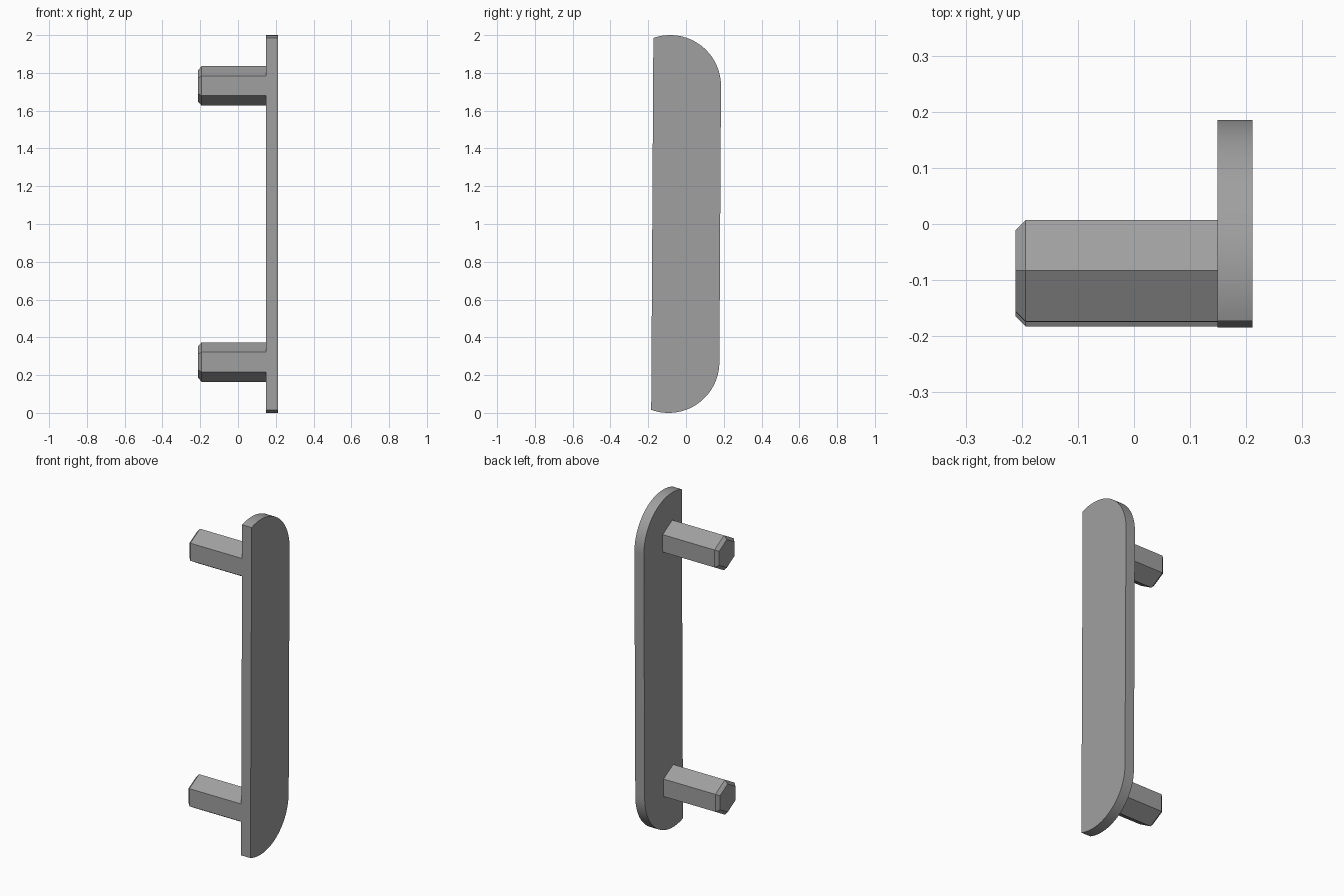
import bpy, bmesh, math
from mathutils import Matrix, Vector

if "Cube" in bpy.data.objects:
    bpy.data.objects.remove(bpy.data.objects["Cube"])

# Shared dimensions: flat bar with two hexagonal mounting posts
RADIUS, APOTHEM, SPACING = 0.269, 0.0905, 0.731
BACK_X, PLATE_X, TIP_X, CHAMFER = 0.211, 0.149, -0.211, 0.018
LEAN = Matrix.Translation((0, -0.088, 1.0)) @ Matrix.Rotation(-0.0058, 4, 'X')

grey = bpy.data.materials.new("grey")
grey.diffuse_color = (0.35, 0.35, 0.35, 1)
grey.use_nodes = True
grey.node_tree.nodes["Principled BSDF"].inputs["Base Color"].default_value = grey.diffuse_color


def loft(name, rings, cap_first=True):
    """Join matching (x, [(y, z), ...]) rings into a solid."""
    bm = bmesh.new()
    loops = [[bm.verts.new(LEAN @ Vector((x, y, z))) for y, z in pts] for x, pts in rings]
    n = len(loops[0])
    for a, b in zip(loops, loops[1:]):
        for i in range(n):
            j = (i + 1) % n
            bm.faces.new((a[i], a[j], b[j], b[i]))
    if cap_first:
        bm.faces.new(loops[0])
    bm.faces.new(loops[-1])
    bmesh.ops.recalc_face_normals(bm, faces=bm.faces)
    mesh = bpy.data.meshes.new(name)
    bm.to_mesh(mesh)
    bm.free()
    mesh.materials.append(grey)
    obj = bpy.data.objects.new(name, mesh)
    bpy.context.collection.objects.link(obj)
    return obj


# Plate: rounded ends, trimmed flat along the front edge
start = math.acos(-APOTHEM / RADIUS)
top_arc = [(RADIUS * math.cos(start * (1 - i / 32)),
            SPACING + RADIUS * math.sin(start * (1 - i / 32))) for i in range(33)]
outline = top_arc + [(y, -z) for y, z in reversed(top_arc)]
plate = loft("plate", [(BACK_X, outline), (PLATE_X, outline)])
bpy.context.view_layer.objects.active = plate
plate.select_set(True)
bpy.ops.object.shade_smooth_by_angle(angle=math.radians(30))


# Posts: hexagons flush with the plate's front edge, chamfered at the tip
def hexagon(apothem, z):
    r = apothem / math.cos(math.pi / 6)
    return [(r * math.sin(k * math.pi / 3), z + r * math.cos(k * math.pi / 3)) for k in range(6)]


for name, z in (("upper_post", SPACING), ("lower_post", -SPACING)):
    loft(name, [(PLATE_X, hexagon(APOTHEM, z)),
                (TIP_X + CHAMFER, hexagon(APOTHEM, z)),
                (TIP_X, hexagon(APOTHEM - CHAMFER, z))], cap_first=False)
